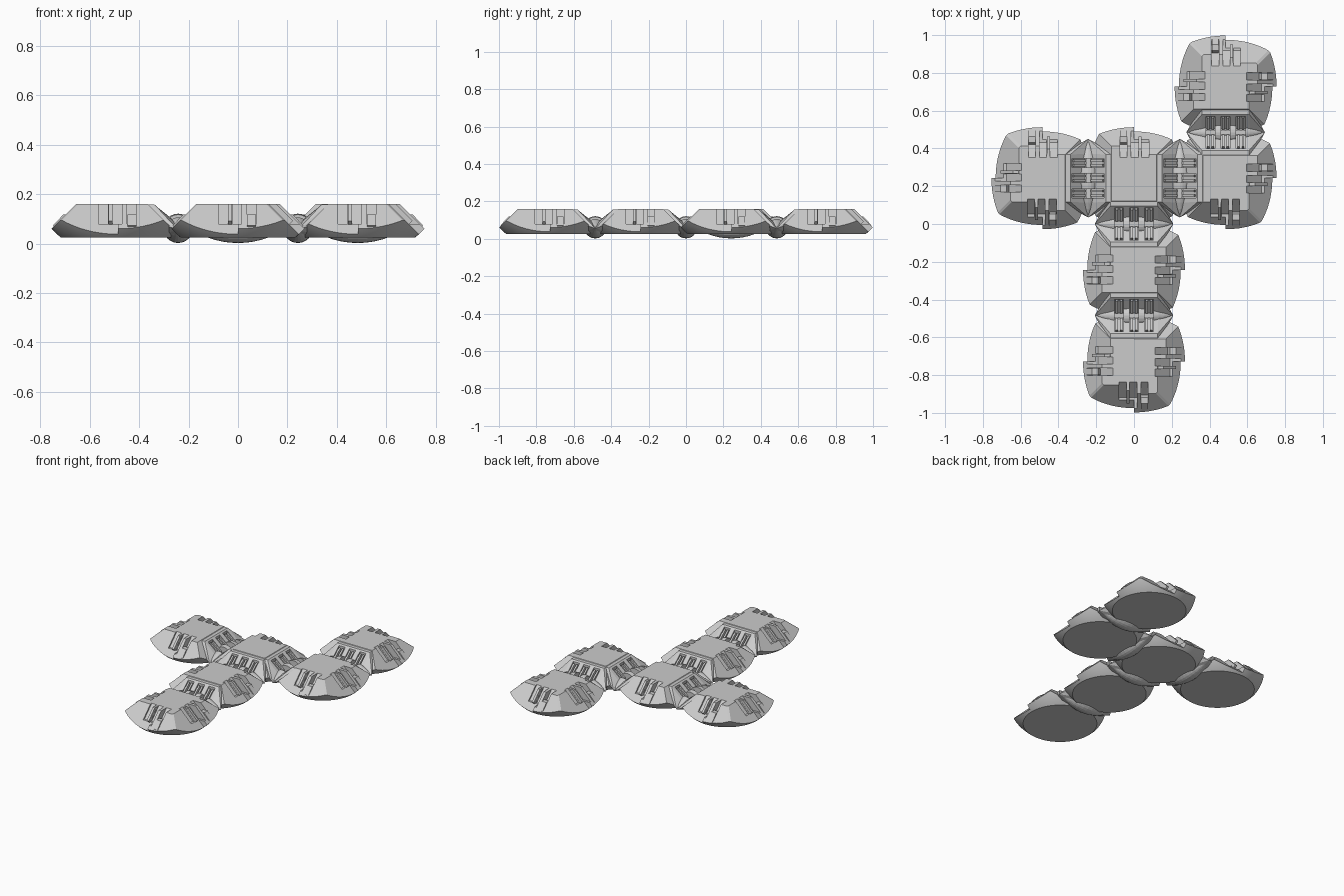
import bpy, bmesh
from math import sin, cos, pi, sqrt
from mathutils import Vector, Matrix

if "Cube" in bpy.data.objects:
    bpy.data.objects.remove(bpy.data.objects["Cube"])

P = 0.485            # tile pitch
H = P / 2
R, CZ = 0.3646, 0.305  # folded ball radius and centre height
BOTTOM, TOP = 0.025, 0.16


def make(name, bm, loc=(0, 0, 0)):
    bmesh.ops.recalc_face_normals(bm, faces=bm.faces[:])
    me = bpy.data.meshes.new(name)
    bm.to_mesh(me)
    bm.free()
    ob = bpy.data.objects.new(name, me)
    ob.location = loc
    bpy.context.collection.objects.link(ob)
    return ob


def combine(ob, others, op):
    # apply booleans and discard the helpers
    bpy.context.view_layer.objects.active = ob
    for o in others:
        o.hide_render = True
        m = ob.modifiers.new('b', 'BOOLEAN')
        m.operation, m.object, m.solver = op, o, 'EXACT'
        bpy.context.view_layer.update()
        bpy.ops.object.modifier_apply(modifier=m.name)
        bpy.data.objects.remove(o)


def cut(bm, co, no):
    bmesh.ops.bisect_plane(bm, geom=bm.verts[:] + bm.edges[:] + bm.faces[:], dist=1e-6,
                           plane_co=co, plane_no=no, clear_outer=True)
    bmesh.ops.holes_fill(bm, edges=[e for e in bm.edges if e.is_boundary], sides=0)


def prism(bm, profile, s0, s1, ang=0):
    # profile in (outward, z), extruded along the tangent of a tile side
    def pt(u, s, z):
        return (u * cos(ang) - s * sin(ang), u * sin(ang) + s * cos(ang), z)
    a = [bm.verts.new(pt(u, s0, z)) for u, z in profile]
    b = [bm.verts.new(pt(u, s1, z)) for u, z in profile]
    n = len(a)
    bm.faces.new(a)
    bm.faces.new(b[::-1])
    for i in range(n):
        bm.faces.new((a[i], b[i], b[(i + 1) % n], a[(i + 1) % n]))


def tile(name, loc, hinged):
    quads = []
    for k in range(4):
        a = k * pi / 2
        d, t = Vector((round(cos(a)), round(sin(a)), 0)), Vector((-round(sin(a)), round(cos(a)), 0))
        k2 = (k + 1) % 4
        bm = bmesh.new()
        bmesh.ops.create_uvsphere(bm, u_segments=72, v_segments=48, radius=R,
                                  matrix=Matrix.Translation((0, 0, CZ)) @ Matrix.Rotation(0.02, 4, 'Z'))
        up = Vector((0, 0, 1))
        cut(bm, up * BOTTOM, -up)
        cut(bm, up * TOP, up)
        cut(bm, (0, 0, 0), -d)
        cut(bm, (0, 0, 0), -t)
        # proud half of this side, recessed half of the next
        cut(bm, up * (CZ + (-0.025 if k in hinged else 0.025)), d + up)
        cut(bm, up * (CZ + (-0.025 if k2 in hinged else -0.02)), t + up)
        if k not in hinged and k2 not in hinged:
            cut(bm, up * 0.3025, (d + t + 2 * up).normalized())
        quads.append(make(name, bm, loc))
    ob = quads[0]
    combine(ob, quads[1:], 'UNION')
    # latch slots on the free sides
    free = [k for k in range(4) if k not in hinged]
    slots, tabs = bmesh.new(), bmesh.new()
    for k in free:
        a = k * pi / 2
        for s in (0.055, -0.004, -0.06):
            prism(slots, [(0.105, 0.165), (0.19, 0.08), (0.35, 0.08), (0.35, 0.165)], s - 0.019, s + 0.019, a)
        prism(tabs, [(0.17, 0.075), (0.19, 0.118), (0.222, 0.118), (0.265, 0.072), (0.24, 0.055)], 0.037, 0.073, a)
        prism(tabs, [(0.11, 0.13), (0.11, 0.159), (0.155, 0.159), (0.222, 0.092), (0.2, 0.07)], -0.04, -0.024, a)
    combine(ob, [make('slot_cutter', slots, loc)], 'DIFFERENCE')
    make(name + '_latches', tabs, loc)
    ob.select_set(True)


def hinge(name, loc, ang):
    # local x = across the joint, local y = along the pin
    rot = Matrix.Rotation(ang, 4, 'Z')
    parts = []
    half = [(0, .13, .075), (.095, .125, .157), (0, .208, .055), (.095, .15, .12), (.125, .14, .1),
            (.12, .125, .157), (0, .12, .03), (.06, .12, .04)]
    for sx in (1, -1):
        bm = bmesh.new()
        for u, s, z in half:
            for sy in (1, -1):
                bm.verts.new(rot @ Vector((u * sx, s * sy, z)))
        r = bmesh.ops.convex_hull(bm, input=bm.verts[:])
        junk = [v for v in bm.verts if not v.link_faces]
        bmesh.ops.delete(bm, geom=junk, context='VERTS')
        parts.append(make(name, bm, loc))
    # spindle-shaped barrel
    bm = bmesh.new()
    rings, n = [], 24
    for i in range(13):
        s = -0.195 + 0.39 * i / 12
        r = 0.06 + sqrt(0.35 ** 2 - s * s) - 0.35
        rings.append([bm.verts.new(rot @ Vector((r * cos(2 * pi * j / n), s, 0.062 + r * sin(2 * pi * j / n))))
                      for j in range(n)])
    for p, q in zip(rings, rings[1:]):
        for j in range(n):
            bm.faces.new((p[j], p[(j + 1) % n], q[(j + 1) % n], q[j]))
    bm.faces.new(rings[0])
    bm.faces.new(rings[-1])
    parts.append(make(name + '_barrel', bm, loc))
    ob = parts[0]
    combine(ob, parts[1:], 'UNION')
    # knuckle slots with a link bar in each
    slots, bars = bmesh.new(), bmesh.new()
    for s in (-0.08, 0, 0.08):
        prism(slots, [(-.085, .2), (-.085, .115), (-.03, .055), (.03, .055), (.085, .115), (.085, .2)],
              s - 0.024, s + 0.024, ang)
        for e in (-0.012, 0.012):
            for sx in (1, -1):
                prism(bars, [(.012 * sx, .045), (.012 * sx, .09), (.075 * sx, .14), (.09 * sx, .11), (.04 * sx, .045)],
                      s + e - 0.006, s + e + 0.006, ang)
    prism(bars, [(-.012, .05), (-.012, .075), (.012, .075), (.012, .05)], -0.12, 0.12, ang)
    combine(ob, [make('knuckle_cutter', slots, loc)], 'DIFFERENCE')
    make(name + '_links', bars, loc)


# Tiles: grid position and hinged sides (0 right, 1 back, 2 left, 3 front)
for name, x, y, h in (('left_tile', -P, H, (0,)), ('middle_tile', 0, H, (0, 2, 3)),
                      ('right_tile', P, H, (1, 2)), ('back_tile', P, 3 * H, (3,)),
                      ('lower_tile', 0, -H, (1, 3)), ('front_tile', 0, -3 * H, (1,))):
    tile(name, (x, y, 0), h)

# Smooth curved rims, crisp edges
bpy.ops.object.shade_smooth_by_angle(angle=0.35)

# Hinges between neighbouring tiles
for i, (x, y, a) in enumerate(((-H, H, 0), (H, H, 0), (0, 0, pi / 2), (0, -P, pi / 2), (P, P, pi / 2))):
    hinge('hinge_%d' % (i + 1), (x, y, 0), a)
